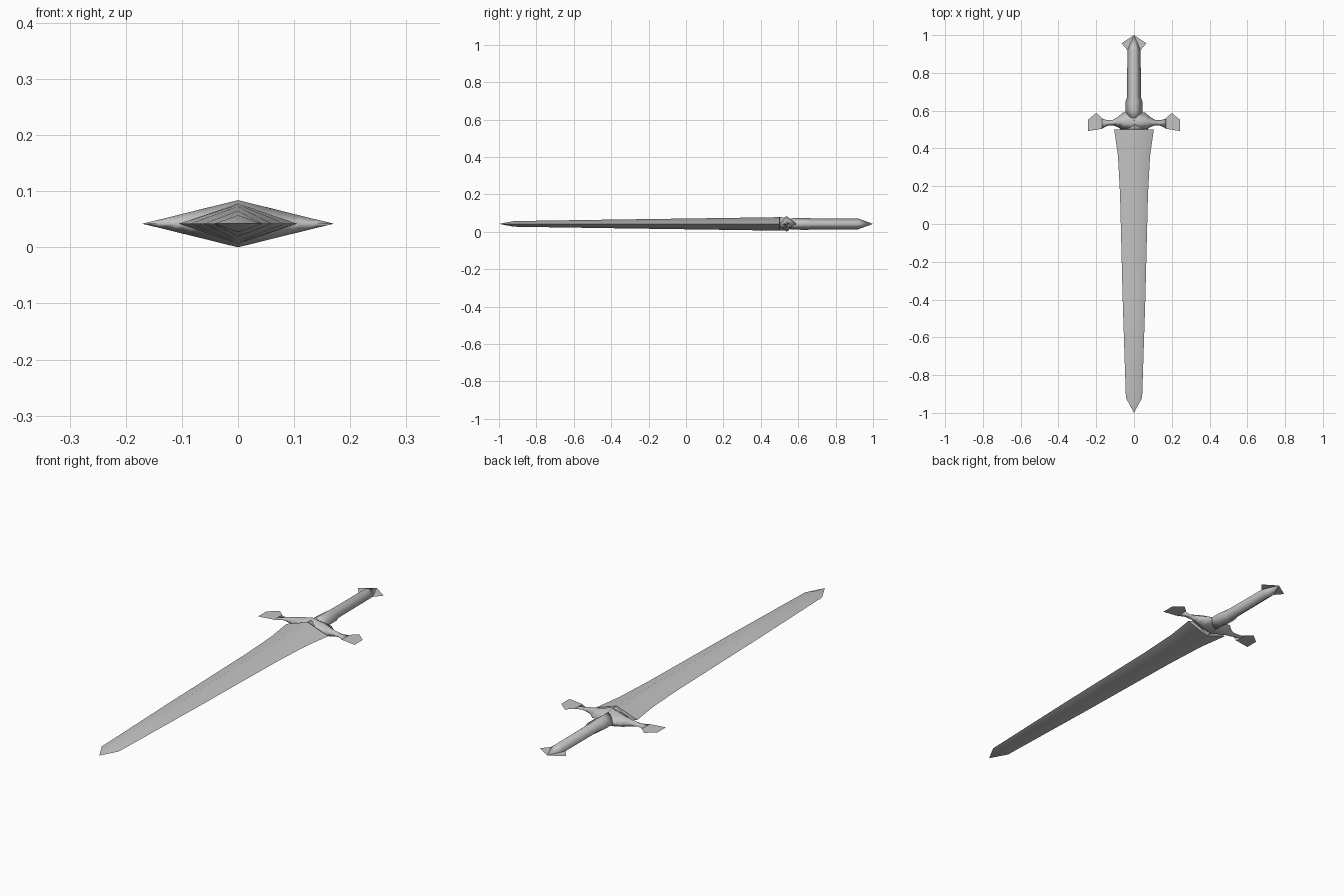
import bpy, bmesh, math

cube = bpy.data.objects.get("Cube")
if cube:
    bpy.data.objects.remove(cube, do_unlink=True)

MID = 0.042  # height of the flat symmetry plane

steel = bpy.data.materials.new("plain grey steel")
steel.use_nodes = True
GREY = (0.55, 0.55, 0.55, 1)
steel.diffuse_color = GREY
steel.node_tree.nodes["Principled BSDF"].inputs["Base Color"].default_value = GREY


def finish(name, bm, angle=None):
    """Turn a bmesh into a named, coloured and shaded object."""
    mesh = bpy.data.meshes.new(name)
    bm.to_mesh(mesh)
    bm.free()
    mesh.materials.append(steel)
    obj = bpy.data.objects.new(name, mesh)
    bpy.context.collection.objects.link(obj)
    if angle:
        bpy.ops.object.select_all(action='DESELECT')
        obj.select_set(True)
        bpy.context.view_layer.objects.active = obj
        bpy.ops.object.shade_smooth_by_angle(angle=math.radians(angle))
    return obj


def loft(name, sections, angle):
    """Skin four-point sections and cap both ends."""
    bm = bmesh.new()
    rings = [[bm.verts.new(p) for p in s] for s in sections]
    for a, b in zip(rings, rings[1:]):
        for i in range(4):
            j = (i + 1) % 4
            bm.faces.new((a[i], a[j], b[j], b[i]))
    bm.faces.new(rings[0])
    bm.faces.new(rings[-1])
    bmesh.ops.remove_doubles(bm, verts=bm.verts, dist=0.0002)
    bmesh.ops.recalc_face_normals(bm, faces=bm.faces)
    return finish(name, bm, angle)


def diamond_along_y(y, w, h):
    return [(w, y, MID), (0, y, MID + h), (-w, y, MID), (0, y, MID - h)]


def diamond_along_x(x, low, high, h):
    ridge = (low + high) / 2
    return [(x, low, MID), (x, ridge, MID + h), (x, high, MID), (x, ridge, MID - h)]


def plate(name, points):
    bm = bmesh.new()
    bm.faces.new([bm.verts.new((x, y, MID)) for x, y in points])
    bmesh.ops.recalc_face_normals(bm, faces=bm.faces)
    for f in bm.faces:
        if f.normal.z < 0:
            f.normal_flip()
    return finish(name, bm)


# Blade: y, half width, half thickness
blade = [(-1.0, 0, 0), (-0.92, 0.043, 0.015), (-0.4, 0.06, 0.023), (0.16, 0.074, 0.031),
         (0.36, 0.085, 0.034), (0.50, 0.105, 0.036), (0.503, 0.05, 0.036), (0.55, 0.03, 0.034)]
loft("blade", [diamond_along_y(*s) for s in blade], 60)

# Grip with its collar and pointed end
grip = [(0.56, 0.038, 0.03), (0.60, 0.046, 0.031), (0.645, 0.046, 0.032), (0.67, 0.037, 0.03),
        (0.92, 0.035, 0.029), (1.0, 0, 0)]
loft("grip", [diamond_along_y(*s) for s in grip], 110)

# Crossguard: x, lower y, upper y, half thickness (mirrored)
half = [(0, 0.485, 0.59, 0.042), (0.06, 0.495, 0.59, 0.0272), (0.085, 0.512, 0.567, 0.021),
        (0.11, 0.522, 0.552, 0.0148), (0.14, 0.52, 0.55, 0.0074), (0.17, 0.506, 0.557, 0.0003)]
guard = [(-x, lo, hi, h) for x, lo, hi, h in reversed(half[1:])] + half
loft("crossguard", [diamond_along_x(*s) for s in guard], 110)

# Flat five-sided ends of the guard
end = [(0.165, 0.505), (0.243, 0.492), (0.243, 0.552), (0.20, 0.588), (0.165, 0.557)]
for side, sign in (("left", 1), ("right", -1)):
    plate(side + "_guard_end", [(sign * x, y) for x, y in end])

# Flat pommel plate
plate("pommel_plate", [(0, 1.0), (0.066, 0.957), (0.033, 0.918), (-0.033, 0.918), (-0.066, 0.957)])
